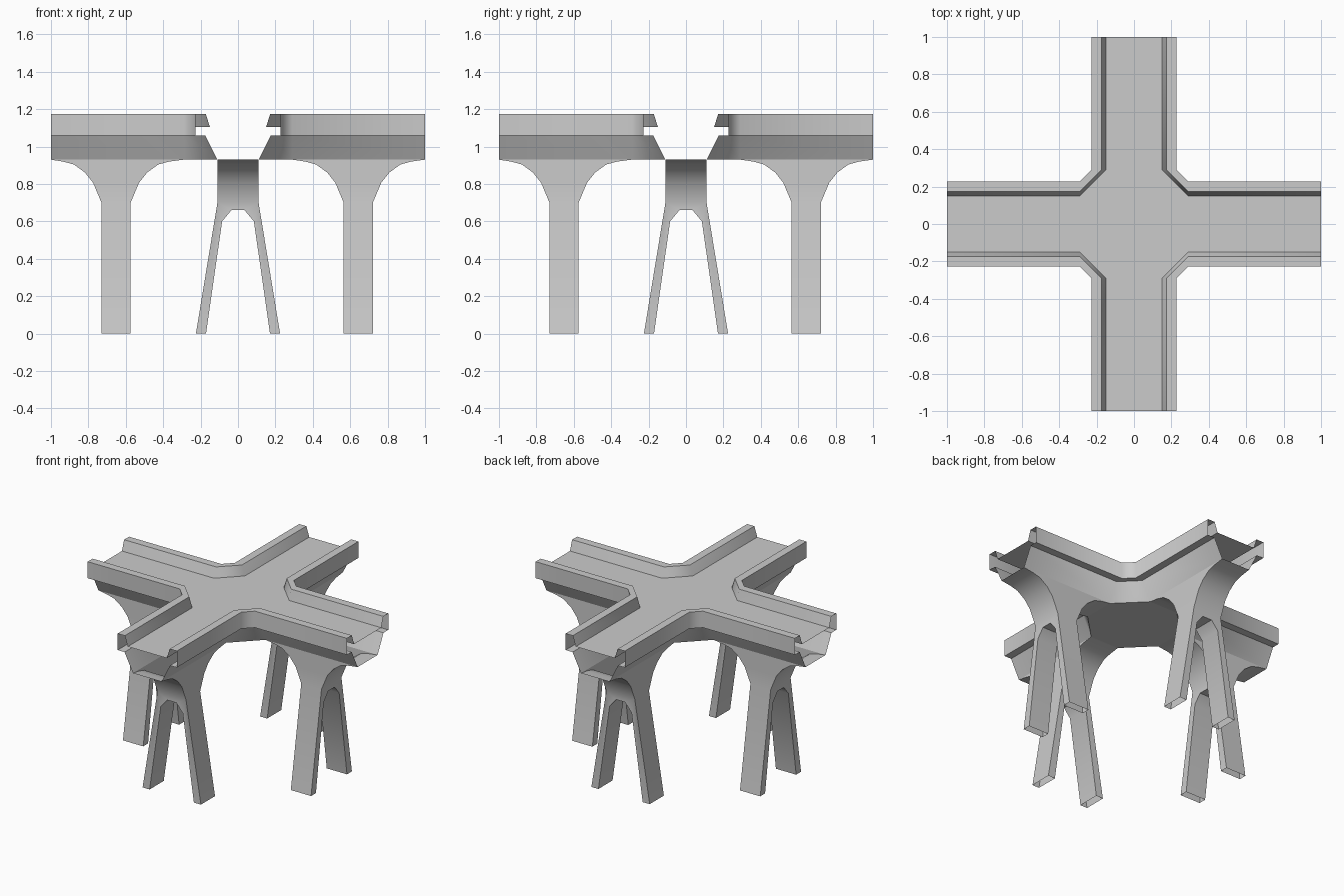
import bpy, bmesh, math
from mathutils import Matrix, Vector

if "Cube" in bpy.data.objects:
    bpy.data.objects.remove(bpy.data.objects["Cube"])

END, BEND = 1.0, 0.29          # arm end, where the corner chamfers start


def finish(bm, name, angle):
    bmesh.ops.remove_doubles(bm, verts=bm.verts, dist=1e-4)
    bmesh.ops.recalc_face_normals(bm, faces=bm.faces)
    me = bpy.data.meshes.new(name)
    bm.to_mesh(me)
    bm.free()
    ob = bpy.data.objects.new(name, me)
    bpy.context.collection.objects.link(ob)
    bpy.ops.object.select_all(action='DESELECT')
    ob.select_set(True)
    bpy.context.view_layer.objects.active = ob
    bpy.ops.object.shade_smooth_by_angle(angle=math.radians(angle))
    return ob


def add_face(bm, pts, rot):
    bm.faces.new([bm.verts.new(rot @ Vector(p)) for p in pts])


def turn(k):
    return Matrix.Rotation(k * math.pi / 2, 3, 'Z')


# Deck: rail and trough section (offset, z) swept round the four corners
section = [(.15, 1.105), (.173, 1.175), (.228, 1.175),
           (.228, 1.06), (.175, 1.06), (.11, .93)]
bm = bmesh.new()
for k in range(4):
    r = turn(k)
    path = lambda o, z: [(END, o, z), (BEND, o, z), (o, BEND, z), (o, END, z)]
    for s, t in zip(section, section[1:]):
        a, b = path(*s), path(*t)
        for i in range(3):
            add_face(bm, [a[i], a[i + 1], b[i + 1], b[i]], r)
    # walkway of one arm
    o, z = section[0]
    add_face(bm, [(BEND, -o, z), (END, -o, z), (END, o, z), (BEND, o, z)], r)
# crossing floor and crossing underside
for o, z in (section[0], section[-1]):
    add_face(bm, [tuple(turn(k) @ Vector(p)) for k in range(4)
                  for p in ((BEND, -o, z), (BEND, o, z))], turn(0))
finish(bm, "cross_deck", 46)

# Leg pairs: splayed A-frame below, flared bracket above
HW, TOP, B = .078, .70, .11
flare = [(HW, TOP), (.123, .807), (.166, .861), (.225, .904), (.284, .92)]
half = [(B, TOP), (.225, 0), (.171, 0), (.085, .60), (.035, .66)]
frame = half + [(-b, z) for b, z in reversed(half)]
for k, side in enumerate(("right", "back", "left", "front")):
    r = turn(k)
    c = .643 if k < 2 else .652
    bm = bmesh.new()
    # A-frame faces and rims (open at the feet and at the top)
    for a in (c - HW, c + HW):
        add_face(bm, [(a, b, z) for b, z in frame], r)
    for p, q in zip(frame, frame[1:]):
        if p[1] or q[1]:
            add_face(bm, [(c - HW, *p), (c + HW, *p), (c + HW, *q), (c - HW, *q)], r)
    # flared bracket
    outer = [(c + d, z) for d, z in flare] + [(END, .93)]
    inner = [(c - d, z) for d, z in flare] + [(BEND, .93)]
    for curve in (outer, inner):
        for (a, z), (a2, z2) in zip(curve, curve[1:]):
            add_face(bm, [(a, -B, z), (a, B, z), (a2, B, z2), (a2, -B, z2)], r)
    for b in (-B, B):
        for i in range(len(outer) - 1):
            ring = [inner[i], outer[i], outer[i + 1], inner[i + 1]]
            add_face(bm, [(a, b, z) for a, z in ring], r)
    finish(bm, side + "_leg_pair", 35)
